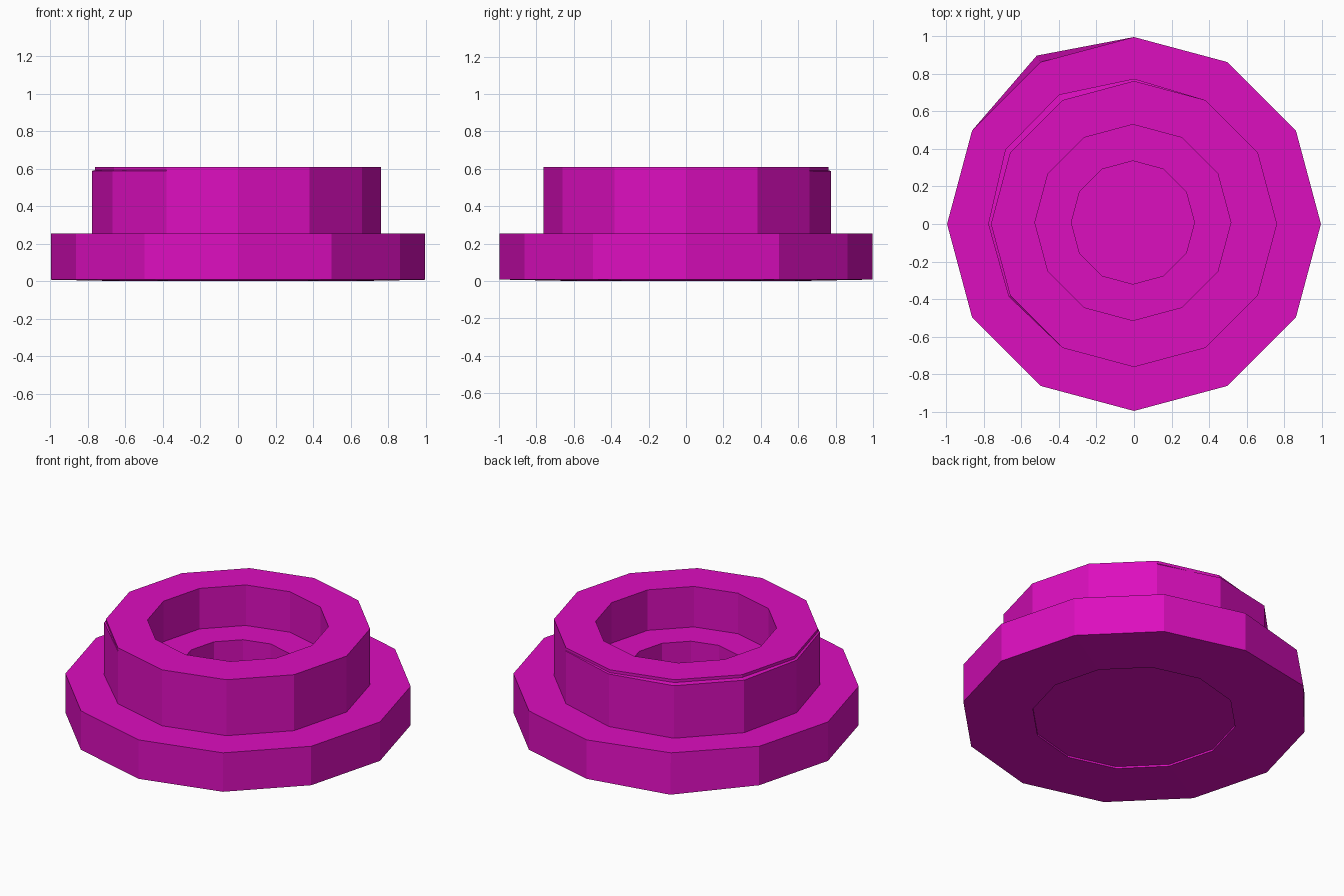
import bpy, bmesh
from math import cos, sin, pi

cube = bpy.data.objects.get("Cube")
if cube:
    bpy.data.objects.remove(cube, do_unlink=True)

SIDES = 12

magenta = bpy.data.materials.new("magenta")
magenta.use_nodes = True
colour = (0.72, 0.0044, 0.52, 1)
magenta.diffuse_color = colour
magenta.node_tree.nodes["Principled BSDF"].inputs["Base Color"].default_value = colour


def ring(bm, radius, z, centre=(0, 0), bulge=None):
    """One twelve-sided loop; bulge pushes chosen corners outwards."""
    verts = []
    for i in range(SIDES):
        a = 2 * pi * i / SIDES
        r = radius + (bulge or {}).get(i, 0)
        verts.append(bm.verts.new((centre[0] + r * cos(a), centre[1] + r * sin(a), z)))
    return verts


# Slight unevenness of the back-right corners
flange_bulge = {4: 0.04}
body_bulge = {3: 0.012, 4: 0.035, 5: 0.03, 6: 0.015, 7: 0.01}
shift = (-0.006, 0.008)

bm = bmesh.new()
rings = [
    # shallow recess underneath
    ring(bm, 0.59, 0.012),
    ring(bm, 0.59, 0.0),
    # wide flange
    ring(bm, 0.996, 0.008, bulge=flange_bulge),
    ring(bm, 0.996, 0.255),
    # raised collar with thin top lip
    ring(bm, 0.762, 0.255, bulge=body_bulge),
    ring(bm, 0.762, 0.588, bulge=body_bulge),
    ring(bm, 0.762, 0.592),
    ring(bm, 0.762, 0.61),
    # stepped bore
    ring(bm, 0.522, 0.61, shift),
    ring(bm, 0.522, 0.353, shift),
    ring(bm, 0.328, 0.353, shift),
    ring(bm, 0.328, 0.10, shift),
]
for low, high in zip(rings, rings[1:]):
    for i in range(SIDES):
        j = (i + 1) % SIDES
        bm.faces.new((low[i], low[j], high[j], high[i]))
bm.faces.new(rings[0][::-1])
bm.faces.new(rings[-1])
bmesh.ops.recalc_face_normals(bm, faces=bm.faces)

mesh = bpy.data.meshes.new("flanged_collar")
bm.to_mesh(mesh)
bm.free()
mesh.materials.append(magenta)
collar = bpy.data.objects.new("flanged_collar", mesh)
bpy.context.collection.objects.link(collar)
